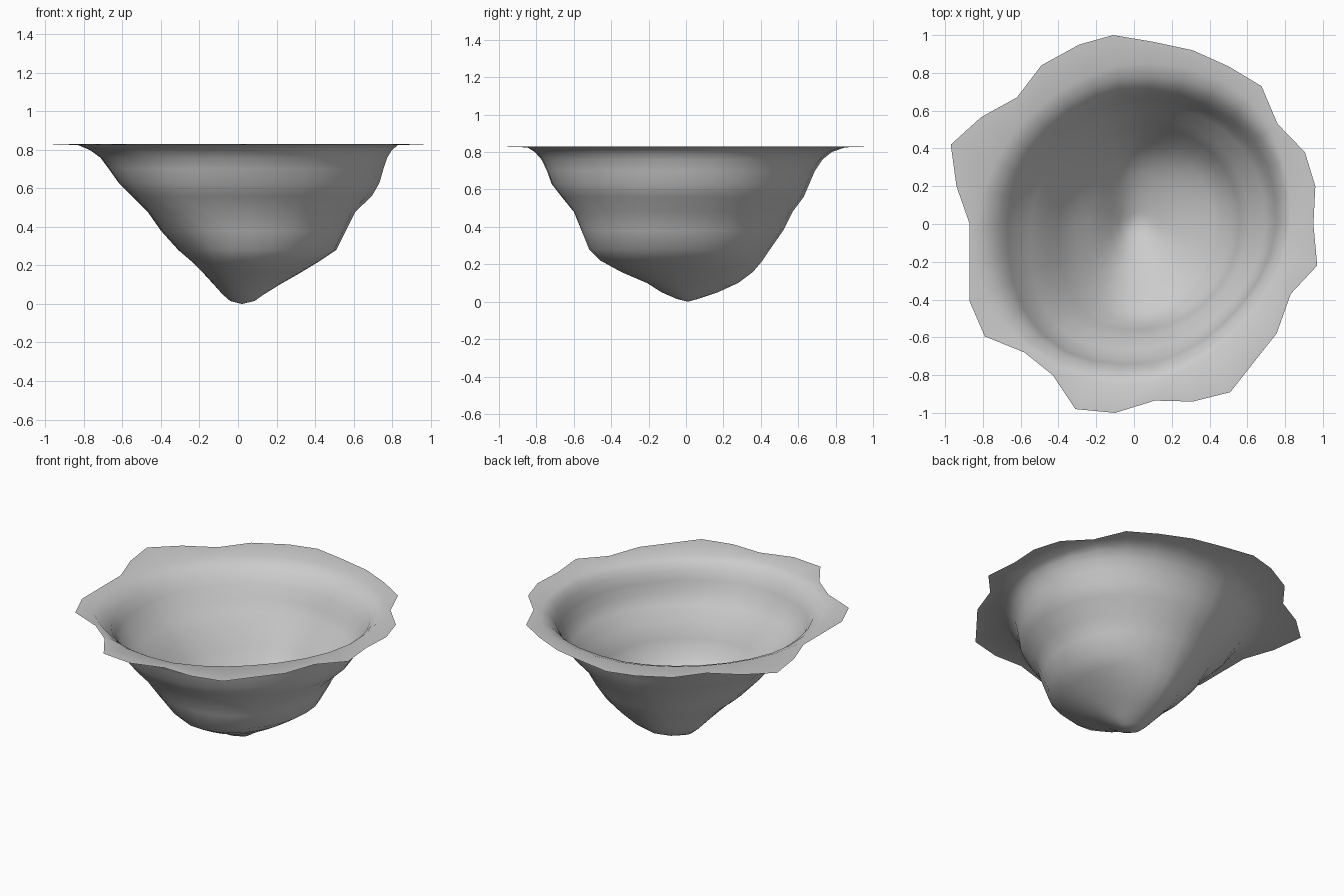
import bpy, bmesh, math

if "Cube" in bpy.data.objects:
    bpy.data.objects.remove(bpy.data.objects["Cube"])

# Outer edge of the flat lip, counter-clockwise
RIM = [(.95, 0), (.96, .2), (.905, .38), (.76, .53), (.675, .73), (.5, .835), (.31, .92),
       (.1, .965), (-.11, 1), (-.29, .95), (-.49, .84), (-.62, .67), (-.81, .565),
       (-.97, .42), (-.94, .2), (-.87, 0), (-.87, -.2), (-.87, -.41), (-.79, -.595),
       (-.58, -.68), (-.43, -.8), (-.31, -.98), (-.1, -1), (.11, -.935), (.31, -.94),
       (.51, -.89), (.62, -.75), (.755, -.58), (.83, -.37), (.97, -.22)]

# Bowl sections: height, then reach to the left, right, front and back
LEVELS = [(.825, .83, .83, .85, .85), (.80, .77, .80, .81, .78), (.76, .715, .775, .775, .73),
          (.70, .67, .755, .745, .69), (.63, .62, .735, .72, .66), (.56, .55, .695, .665, .63),
          (.48, .47, .61, .60, .57), (.38, .40, .56, .56, .52), (.28, .31, .51, .52, .45),
          (.22, .24, .42, .46, .41), (.16, .18, .32, .35, .36), (.10, .125, .215, .21, .28),
          (.05, .08, .135, .13, .17), (.015, .04, .085, .05, .065)]
CX = .02

# Squareness of each quarter at heights 0.25, 0.5 and 0.75 (2 is an ellipse)
SQUARE = {(1, 1): (2.15, 2.2, 2.4), (-1, 1): (1.65, 1.65, 1.75),
          (-1, -1): (2.2, 3.0, 2.4), (1, -1): (2.1, 1.85, 1.65)}


def reach(level, a):
    """Radius of a section in direction a."""
    z, left, right, front, back = level
    c, s = math.cos(a), math.sin(a)
    rx = right - CX if c > 0 else left + CX
    ry = back if s > 0 else front
    low, mid, high = SQUARE[(1 if c > 0 else -1, 1 if s > 0 else -1)]
    t = max(0, min(2, (z - .25) / .25))
    p = low + (mid - low) * t if t < 1 else mid + (high - mid) * (t - 1)
    return ((abs(c) / rx) ** p + (abs(s) / ry) ** p) ** (-1 / p)


bm = bmesh.new()
rings = [[bm.verts.new((x, y, .83)) for x, y in RIM]]
for level in LEVELS:
    ring = []
    for i, (x, y) in enumerate(RIM):
        a = math.atan2(y, x - CX)
        r = min(reach(level, a), .96 * math.hypot(x - CX, y))
        if len(rings) > 1:  # each section stays inside the one above
            above = rings[-1][i].co
            r = min(r, math.hypot(above.x - CX, above.y) - .01)
        ring.append(bm.verts.new((CX + r * math.cos(a), r * math.sin(a), level[0])))
    rings.append(ring)

# Skin between rings, closed at the lowest point
n = len(RIM)
for outer, inner in zip(rings, rings[1:]):
    for i in range(n):
        j = (i + 1) % n
        bm.faces.new((outer[i], outer[j], inner[j], inner[i]))
tip = bm.verts.new((CX, .01, 0))
for i in range(n):
    bm.faces.new((rings[-1][i], rings[-1][(i + 1) % n], tip))

mesh = bpy.data.meshes.new("crater_bowl")
bm.to_mesh(mesh)
bm.free()
mesh.shade_smooth()
stone = bpy.data.materials.new("stone_grey")
stone.diffuse_color = (.6, .6, .6, 1)
stone.use_nodes = True
stone.node_tree.nodes["Principled BSDF"].inputs["Base Color"].default_value = stone.diffuse_color
mesh.materials.append(stone)
bowl = bpy.data.objects.new("crater_bowl", mesh)
bpy.context.collection.objects.link(bowl)
